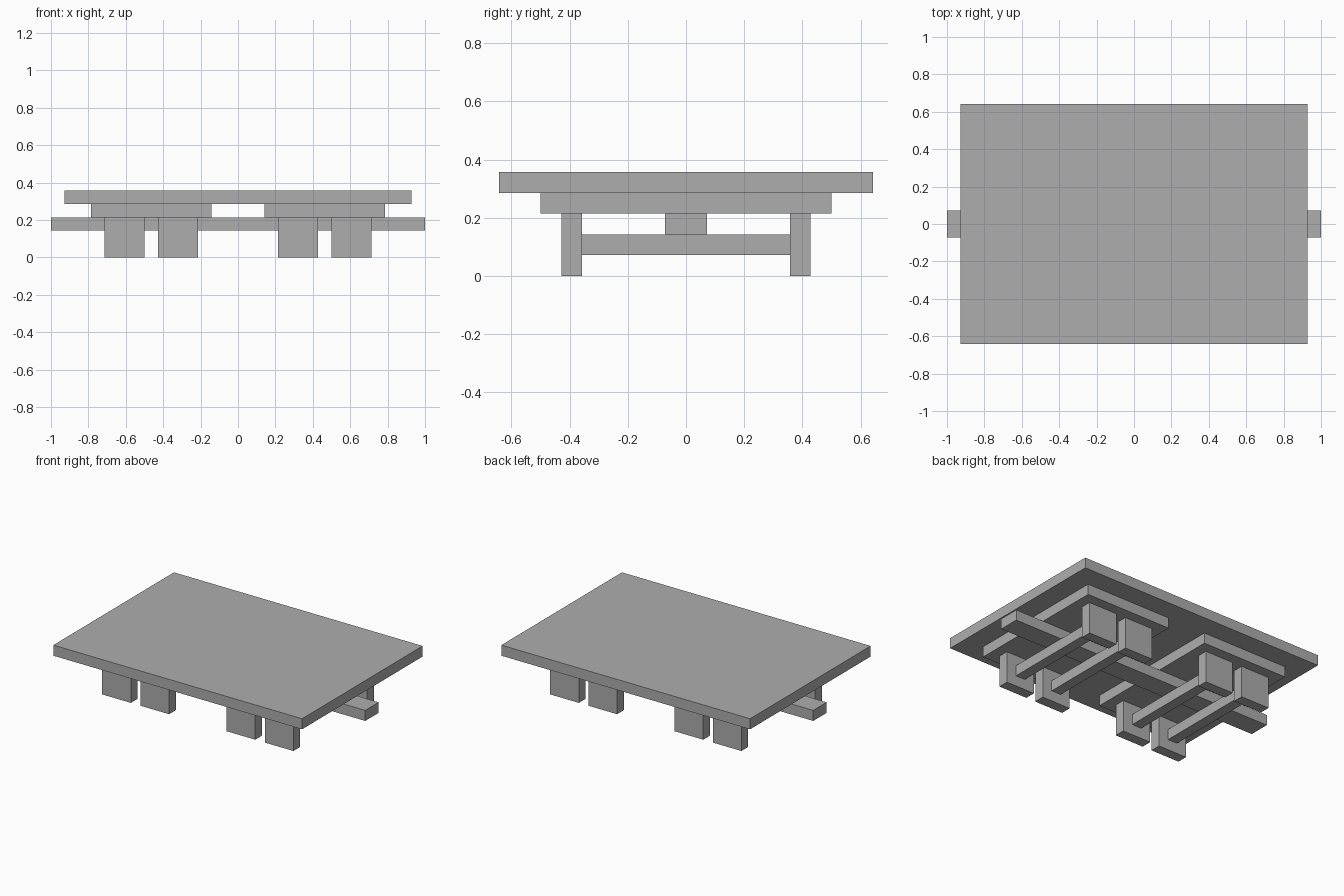
import bpy

cube = bpy.data.objects.get("Cube")
if cube:
    bpy.data.objects.remove(cube, do_unlink=True)

U = 1 / 14  # grid unit: every part is a whole or half number of these

grey = bpy.data.materials.new("plain grey")
grey.use_nodes = True
colour = (0.42, 0.42, 0.42, 1)
grey.diffuse_color = colour
grey.node_tree.nodes["Principled BSDF"].inputs["Base Color"].default_value = colour


def box(name, x, y, z):
    """Box spanning the (low, high) pairs x, y and z, in grid units."""
    spans = (x, y, z)
    bpy.ops.mesh.primitive_cube_add(size=1, location=[(a + b) / 2 * U for a, b in spans])
    obj = bpy.context.object
    obj.name = name
    obj.scale = [(b - a) * U for a, b in spans]
    bpy.ops.object.transform_apply(location=False, rotation=False, scale=True)
    obj.data.materials.append(grey)
    return obj


# Flat deck and the long beam beneath it
box("deck", (-13, 13), (-9, 9), (4, 5))
box("centre_beam", (-14, 14), (-1, 1), (2, 3))

# One undercarriage at each end
for side, sx in (("left", 1), ("right", -1)):
    def span(centre, half):
        return sx * centre - half, sx * centre + half

    box(f"{side}_support_plate", span(6.5, 4.5), (-7, 7), (3, 4))
    for place, cx in (("inner", 4.5), ("outer", 8.5)):
        # Axle with a square wheel on each end
        box(f"{side}_{place}_axle", span(cx, 0.5), (-5, 5), (1, 2))
        box(f"{side}_{place}_front_wheel", span(cx, 1.5), (-6, -5), (0, 3))
        box(f"{side}_{place}_back_wheel", span(cx, 1.5), (5, 6), (0, 3))
